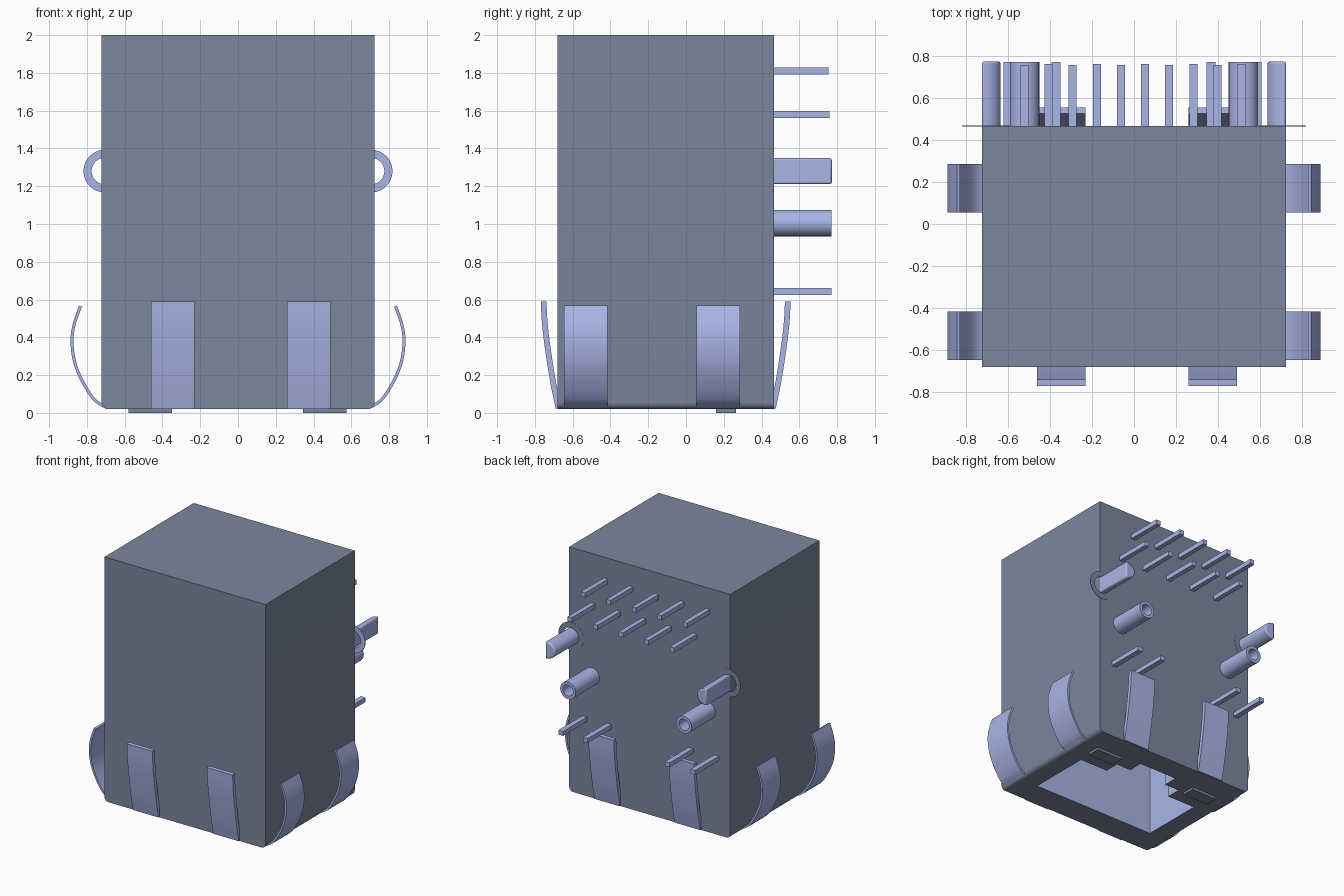
import bpy, bmesh, math
from mathutils import Vector

if "Cube" in bpy.data.objects:
    bpy.data.objects.remove(bpy.data.objects["Cube"])


def material(name, rgb):
    m = bpy.data.materials.new(name)
    m.use_nodes = True
    m.diffuse_color = (*rgb, 1)
    m.node_tree.nodes["Principled BSDF"].inputs["Base Color"].default_value = (*rgb, 1)
    return m


SHELL = material("slate shell", (0.20, 0.24, 0.34))
METAL = material("lavender metal", (0.40, 0.46, 0.80))


def prism(name, pts, axis, lo, hi, mat, smooth=False):
    """Extrude a 2D outline along an axis: x -> (y, z), y -> (x, z), z -> (x, y)."""
    def place(p, d):
        return {"x": (d, p[0], p[1]), "y": (p[0], d, p[1]), "z": (p[0], p[1], d)}[axis]
    bm = bmesh.new()
    a = [bm.verts.new(place(p, lo)) for p in pts]
    b = [bm.verts.new(place(p, hi)) for p in pts]
    n = len(pts)
    bm.faces.new(a)
    bm.faces.new(b)
    for i in range(n):
        j = (i + 1) % n
        bm.faces.new((a[i], a[j], b[j], b[i]))
    bmesh.ops.recalc_face_normals(bm, faces=bm.faces)
    me = bpy.data.meshes.new(name)
    bm.to_mesh(me)
    bm.free()
    ob = bpy.data.objects.new(name, me)
    bpy.context.collection.objects.link(ob)
    me.materials.append(mat)
    if smooth:
        smooth_edges(ob)
    return ob


def smooth_edges(ob):
    bpy.ops.object.select_all(action="DESELECT")
    ob.select_set(True)
    bpy.context.view_layer.objects.active = ob
    bpy.ops.object.shade_smooth_by_angle(angle=math.radians(35))


def rect(x0, x1, y0, y1):
    return [(x0, y0), (x1, y0), (x1, y1), (x0, y1)]


def arc(cx, cz, rx, rz, a0, a1, n):
    return [(cx + rx * math.cos(math.radians(a0 + (a1 - a0) * i / n)),
             cz + rz * math.sin(math.radians(a0 + (a1 - a0) * i / n))) for i in range(n + 1)]


def ribbon(path, t):
    """Thicken a 2D path into a closed strip outline."""
    left, right = [], []
    for i, p in enumerate(path):
        d = Vector(path[min(i + 1, len(path) - 1)]) - Vector(path[max(i - 1, 0)])
        nrm = Vector((-d.y, d.x)).normalized() * t / 2
        left.append(tuple(Vector(p) + nrm))
        right.append(tuple(Vector(p) - nrm))
    return left + right[::-1]


def spline(ctrl, steps=4):
    """Smooth a few control points with Catmull-Rom interpolation."""
    c = [Vector(p) for p in ctrl]
    c = [2 * c[0] - c[1]] + c + [2 * c[-1] - c[-2]]
    out = []
    for i in range(1, len(c) - 2):
        p0, p1, p2, p3 = c[i - 1:i + 3]
        for k in range(steps):
            t = k / steps
            out.append(0.5 * (2 * p1 + (p2 - p0) * t + (2 * p0 - 5 * p1 + 4 * p2 - p3) * t * t
                              + (3 * p1 - p0 - 3 * p2 + p3) * t ** 3))
    return [tuple(p) for p in out + [c[-2]]]


W, FRONT, BACK, BASE, R = 0.7225, -0.68, 0.465, 0.02, 0.035

# Shell: tall box with rounded lower side edges
outline = ([(W, 2.0), (-W, 2.0)]
           + arc(-W + R, BASE + R, R, R, 180, 270, 5)
           + arc(W - R, BASE + R, R, R, 270, 360, 5))
shell = prism("shell", outline, "y", FRONT, BACK, SHELL)
shell.data.materials.append(METAL)

# Stepped plug opening cut up into the underside
half = [(0.55, -0.47), (0.55, 0.04), (0.30, 0.04), (0.30, 0.16), (0.17, 0.16), (0.17, 0.28)]
opening = half + [(-x, y) for x, y in reversed(half)]
cutter = prism("opening_cutter", opening, "z", -0.1, 1.2, METAL)
cutter.hide_render = True
cut = shell.modifiers.new("opening", "BOOLEAN")
cut.operation, cut.object, cut.solver = "DIFFERENCE", cutter, "EXACT"
bpy.context.view_layer.objects.active = shell
bpy.ops.object.modifier_apply(modifier="opening")
bpy.data.objects.remove(cutter)
for f in shell.data.polygons:
    c = f.center
    inside = abs(c.x) < 0.6 and -0.5 < c.y < 0.3 and 0.1 < c.z < 1.5
    f.material_index = 1 if inside else 0
smooth_edges(shell)

# Indicator windows under the base
for side, x in (("right", -0.465), ("left", 0.46)):
    prism(side + "_indicator", rect(x - 0.115, x + 0.115, 0.16, 0.265), "z", 0.0, 0.03, SHELL)

# Bowed side spring fingers
side_path = spline([(0.71, 0.035), (0.765, 0.075), (0.825, 0.17), (0.865, 0.27),
                    (0.879, 0.38), (0.867, 0.47), (0.834, 0.565)])
for side, s in (("left", 1), ("right", -1)):
    for spot, y0 in (("front", -0.645), ("rear", 0.055)):
        prism(f"{side}_{spot}_spring", [(s * x, z) for x, z in ribbon(side_path, 0.016)],
              "y", y0, y0 + 0.23, METAL, True)

# Front and back spring fingers, flaring upwards
flare = spline([(-0.005, 0.025), (0.025, 0.17), (0.053, 0.35), (0.068, 0.48), (0.074, 0.59)])
for face, edge, s in (("front", FRONT, -1), ("back", BACK, 1)):
    for side, x0 in (("right", -0.46), ("left", 0.26)):
        prism(f"{face}_{side}_spring", [(edge + s * d, z) for d, z in ribbon(flare, 0.03)],
              "x", x0, x0 + 0.23, METAL, True)

# Two staggered rows of signal pins
for i in range(10):
    x = -0.52 + i * 0.1145
    z, end = ((1.81, 0.755), (1.58, 0.76))[i % 2]
    prism(f"signal_pin_{i + 1}", rect(x - 0.019, x + 0.019, z - 0.019, z + 0.019),
          "y", BACK - 0.01, end, METAL)

# Indicator pins
for i, x in enumerate((-0.60, -0.37, 0.365, 0.585)):
    prism(f"indicator_pin_{i + 1}", rect(x - 0.021, x + 0.021, 0.625, 0.661),
          "y", BACK - 0.01, 0.77, METAL)

for side, s in (("left", 1), ("right", -1)):
    # Half-round ground tab
    tab = [(s * x, z) for x, z in arc(W, 1.28, 0.088, 0.069, 90, 270, 14)]
    ob = prism(side + "_ground_tab", tab, "y", BACK - 0.01, 0.772, METAL, True)
    bev = ob.modifiers.new("soft_end", "BEVEL")
    bev.width, bev.segments, bev.limit_method = 0.01, 2, "ANGLE"

    # Thin ring around the ground tab
    rim = arc(s * 0.705, 1.28, 0.113, 0.113, 0, 360, 32)[:-1]
    hole = arc(s * 0.705, 1.28, 0.070, 0.070, 0, 360, 32)[:-1]
    # Hollow locating post
    post_out = arc(s * 0.52, 1.005, 0.070, 0.070, 0, 360, 24)[:-1]
    post_in = arc(s * 0.52, 1.005, 0.045, 0.045, 0, 360, 24)[:-1]
    for name, outer, inner, lo, hi in ((side + "_ground_ring", rim, hole, BACK - 0.002, BACK + 0.002),
                                       (side + "_locating_post", post_out, post_in, BACK - 0.01, 0.77)):
        bm = bmesh.new()
        loops = [[bm.verts.new((x, y, z)) for x, z in ring]
                 for ring, y in ((outer, lo), (outer, hi), (inner, hi), (inner, lo))]
        for k in range(4):
            a, b = loops[k], loops[(k + 1) % 4]
            for i in range(len(a)):
                j = (i + 1) % len(a)
                bm.faces.new((a[i], a[j], b[j], b[i]))
        bmesh.ops.recalc_face_normals(bm, faces=bm.faces)
        me = bpy.data.meshes.new(name)
        bm.to_mesh(me)
        bm.free()
        ob = bpy.data.objects.new(name, me)
        bpy.context.collection.objects.link(ob)
        me.materials.append(METAL)
        me.materials.append(SHELL)
        if "ring" in name:
            for f in me.polygons:
                f.material_index = 1 if f.normal.y > 0.5 else 0
        smooth_edges(ob)
